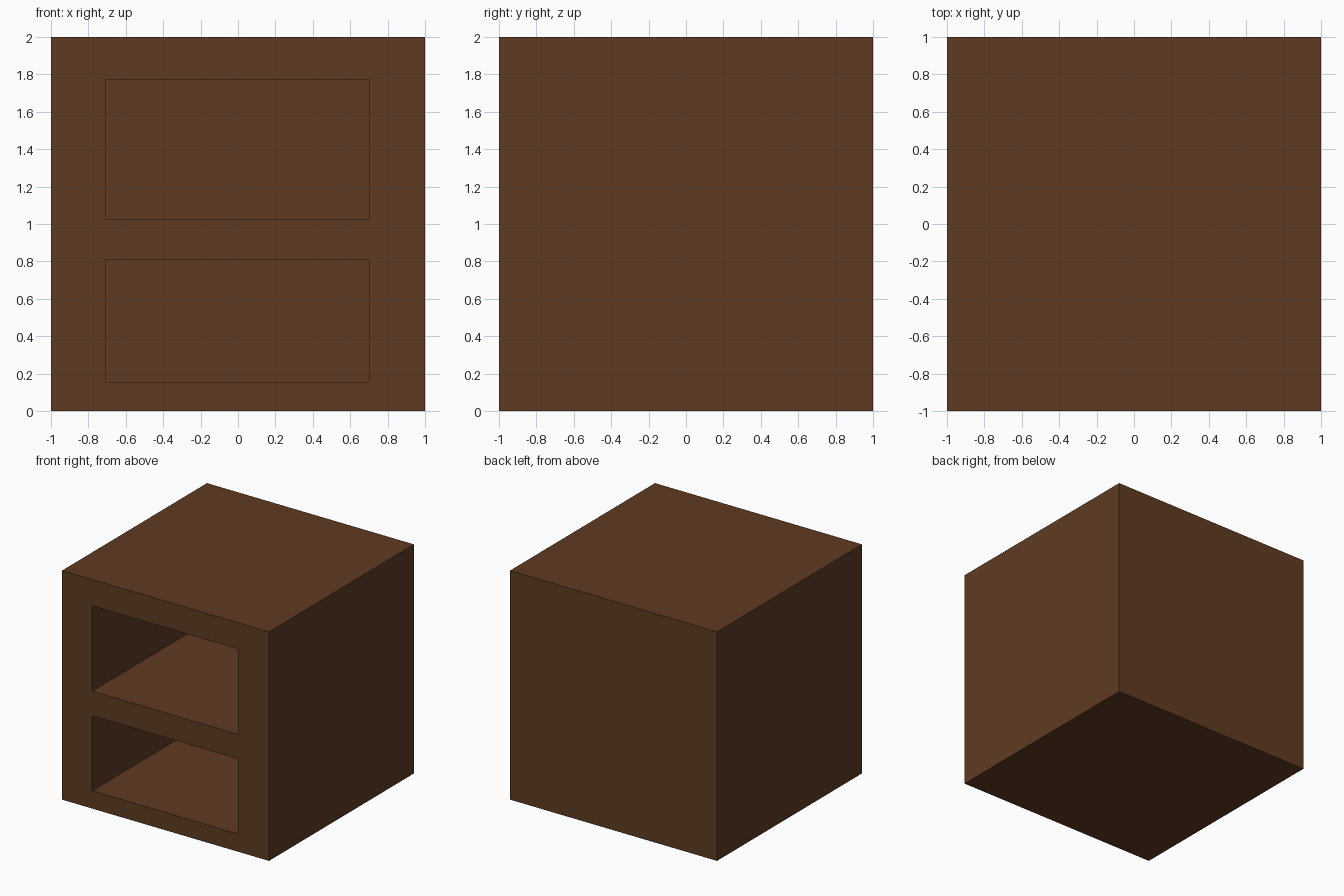
import bpy

# Remove the default cube
default = bpy.data.objects.get("Cube")
if default:
    bpy.data.objects.remove(default, do_unlink=True)


def material(name, rgb):
    mat = bpy.data.materials.new(name)
    mat.use_nodes = True
    mat.diffuse_color = (*rgb, 1)
    mat.node_tree.nodes["Principled BSDF"].inputs["Base Color"].default_value = (*rgb, 1)
    return mat


def box(name, low, high, mat):
    centre = [(a + b) / 2 for a, b in zip(low, high)]
    bpy.ops.mesh.primitive_cube_add(size=1, location=centre)
    obj = bpy.context.object
    obj.name = name
    obj.scale = [b - a for a, b in zip(low, high)]
    bpy.ops.object.transform_apply(location=True, rotation=False, scale=True)
    obj.data.materials.append(mat)
    return obj


wood = material("dark_brown_wood", (0.114, 0.044, 0.016))

# Solid cabinet body
cabinet = box("cabinet", (-1, -1, 0), (1, 1, 2), wood)

# Two open compartments hollowed out from the front, leaving a closed back
BACK = 0.75
for name, bottom, top in (("lower", 0.155, 0.81), ("upper", 1.025, 1.77)):
    cutter = box(name + "_compartment_cutter", (-0.708, -1.2, bottom), (0.702, BACK, top), wood)
    cutter.hide_render = True
    cut = cabinet.modifiers.new(name + "_compartment", "BOOLEAN")
    cut.operation = "DIFFERENCE"
    cut.solver = "EXACT"
    cut.object = cutter
    bpy.context.view_layer.objects.active = cabinet
    bpy.ops.object.modifier_apply(modifier=cut.name)
    bpy.data.objects.remove(cutter, do_unlink=True)
